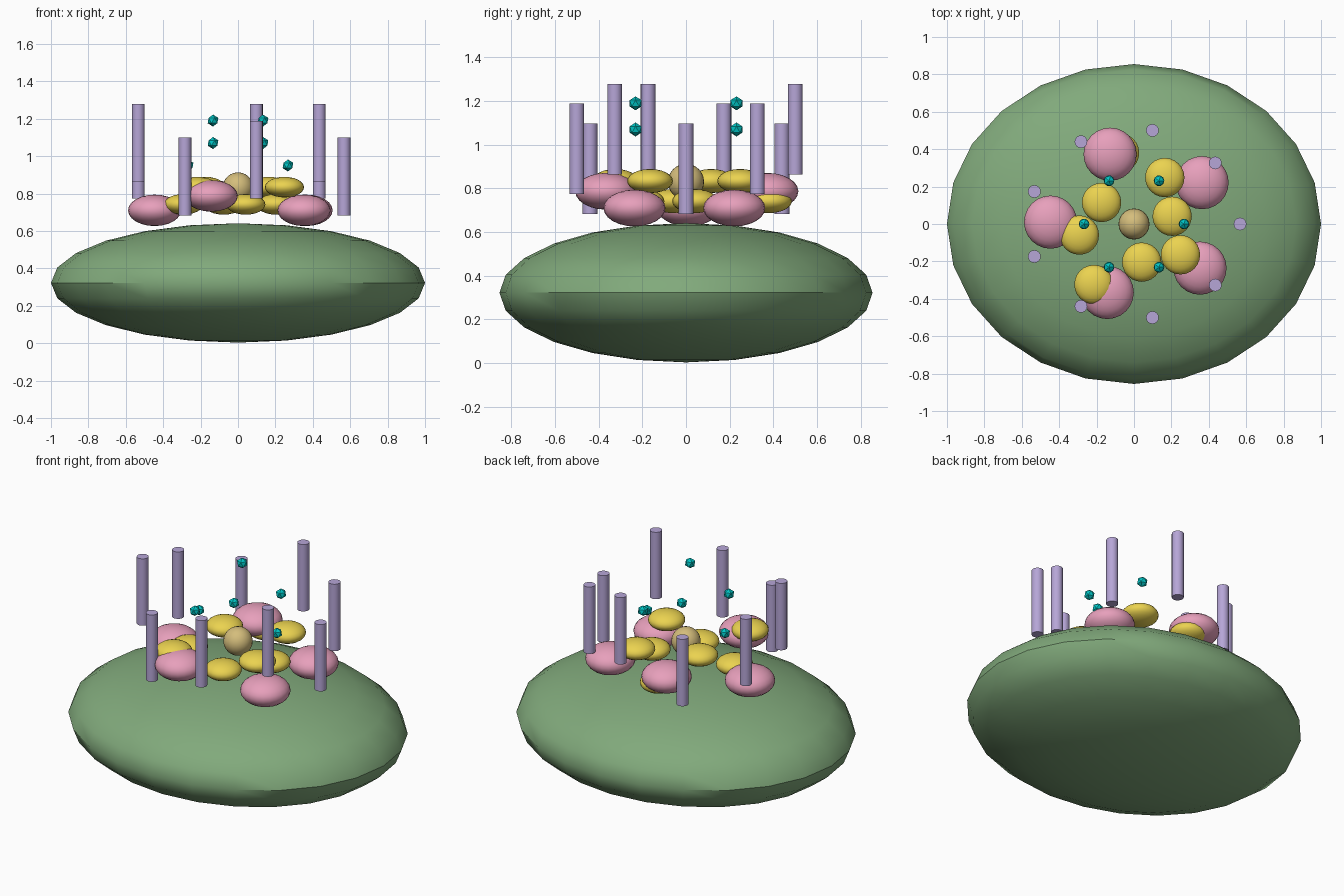
import bpy
from math import sin, cos, pi, radians

if "Cube" in bpy.data.objects:
    bpy.data.objects.remove(bpy.data.objects["Cube"])


def material(name, rgb):
    m = bpy.data.materials.new(name)
    m.diffuse_color = (*rgb, 1)
    m.use_nodes = True
    m.node_tree.nodes["Principled BSDF"].inputs["Base Color"].default_value = m.diffuse_color
    return m


GREEN = material("leaf_green", (0.22, 0.40, 0.20))
PINK = material("pink", (0.80, 0.35, 0.50))
YELLOW = material("yellow", (0.83, 0.65, 0.08))
TAN = material("tan", (0.66, 0.51, 0.20))
LILAC = material("lilac", (0.47, 0.38, 0.68))
TEAL = material("teal", (0.0, 0.55, 0.55))


def finish(name, mat, smooth=True):
    ob = bpy.context.object
    ob.name = name
    ob.data.materials.append(mat)
    bpy.ops.object.transform_apply(location=False, rotation=False, scale=True)
    if smooth:
        bpy.ops.object.shade_smooth_by_angle(angle=radians(40))
    return ob


def ellipsoid(name, loc, radii, mat, seg=24, rings=12):
    bpy.ops.mesh.primitive_uv_sphere_add(segments=seg, ring_count=rings, radius=1, location=loc)
    bpy.context.object.scale = radii
    return finish(name, mat)


# Broad flattened base
ellipsoid("base_mound", (0, 0, 0.322), (1.0, 0.855, 0.319), GREEN)

# Ring of large pink discs
pink_spots = [(0.364, 0.221, 0.71), (-0.128, 0.373, 0.787), (-0.446, 0.010, 0.71),
              (-0.143, -0.366, 0.787), (0.353, -0.236, 0.71)]
for i, p in enumerate(pink_spots):
    ellipsoid(f"pink_disc_{i + 1}", p, (0.142, 0.142, 0.084), PINK)

# Yellow discs at three radii and two heights
for i in range(8):
    a = 0.2 + i * pi / 4
    r = (0.208, 0.298, 0.388)[i % 3]
    z = (0.742, 0.834)[i % 2]
    ellipsoid(f"yellow_disc_{i + 1}", (r * cos(a), r * sin(a), z), (0.105, 0.105, 0.055), YELLOW)

# Central ball
ellipsoid("centre_ball", (0, 0, 0.83), (0.083, 0.083, 0.083), TAN)

# Outer ring of floating rods, stepped in height
for i in range(9):
    a = i * 2 * pi / 9
    bpy.ops.mesh.primitive_cylinder_add(
        vertices=16, radius=0.034, depth=0.415,
        location=(0.567 * cos(a), 0.508 * sin(a), 0.891 + 0.09 * (i % 3)))
    finish(f"rod_{i + 1}", LILAC)

# Inner ring of small faceted gems
for i in range(6):
    a = i * pi / 3
    bpy.ops.mesh.primitive_ico_sphere_add(
        subdivisions=1, radius=0.032,
        location=(0.267 * cos(a), 0.267 * sin(a), 0.95 + 0.12 * (i % 3)))
    finish(f"gem_{i + 1}", TEAL, smooth=False)
